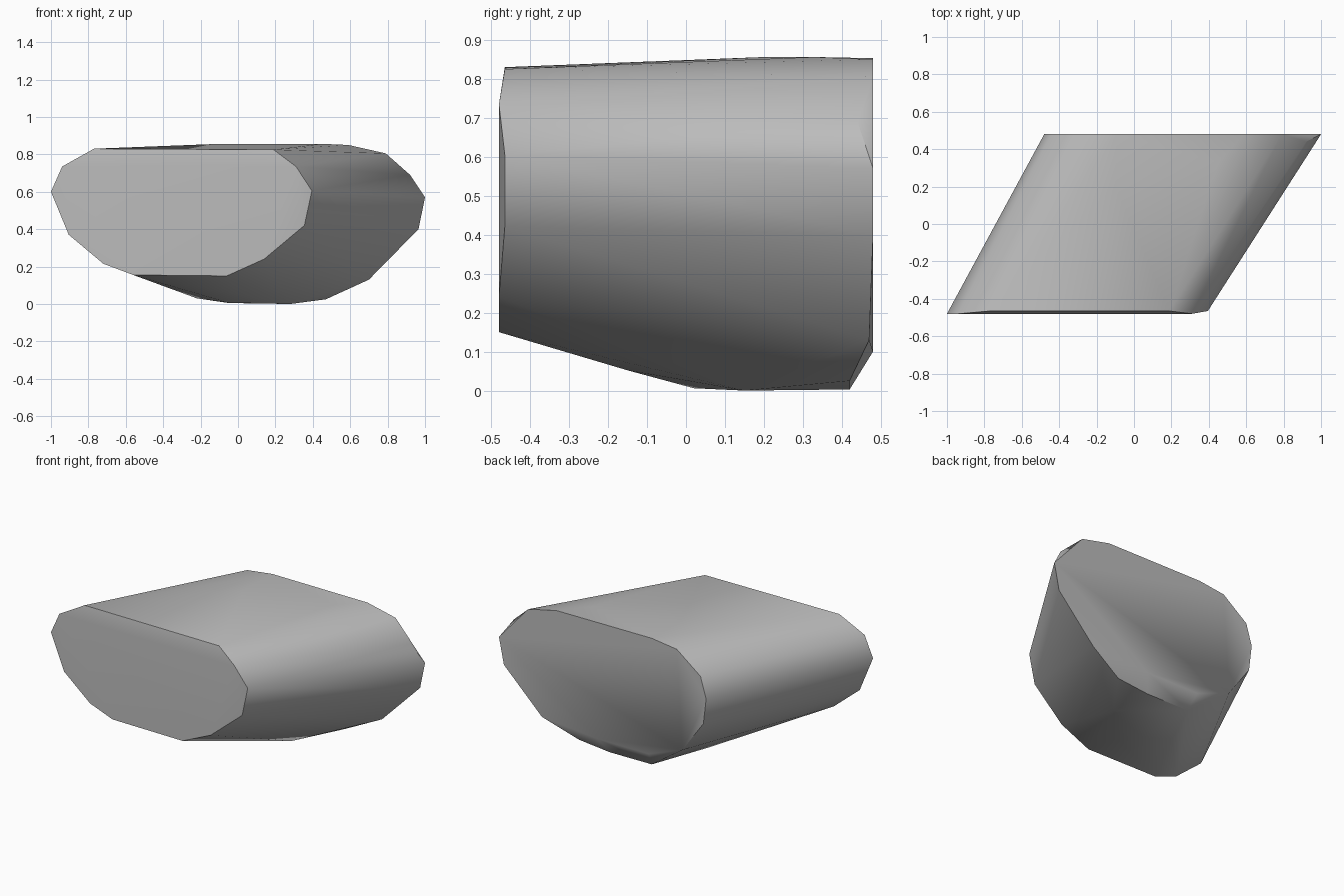
import bpy
import bmesh
import math

cube = bpy.data.objects.get("Cube")
if cube:
    bpy.data.objects.remove(cube)

# Front end outline, (x, z), with the rim rolled slightly back at the top and right
front_flat = [(-1.0, .60), (-.94, .735), (.31, .735), (-.06, .15),
              (-.56, .155), (-.72, .215), (-.905, .37), (.14, .24)]
front_rolled = [(-.77, .83), (.19, .825), (.395, .605), (.355, .42)]

# Back end outline, (x, z)
back_flat = [(1.0, .57), (.79, .805), (.59, .85), (-.09, .853), (-.27, .83),
             (-.44, .70), (-.48, .565), (-.46, .40), (-.31, .19),
             (-.07, .10), (.30, .10), (.965, .40)]

# Chipped corners of the back and the flattened underside, (x, y, z)
chips = [(.92, .44, .69), (.70, .47, .13), (.47, .42, .025)]
underside = [(.25, .42, .003), (-.05, .42, .005), (.28, .15, 0),
             (-.05, .02, .006), (-.22, .08, .03), (0, -.15, .052)]
crown = [(.45, .33, .856), (-.10, .20, .856)]

points = [(x, -.48, z) for x, z in front_flat]
points += [(x, -.465, z) for x, z in front_rolled]
points += [(x, .48, z) for x, z in back_flat]
points += chips + underside + crown

# Slanted block: the convex skin around the two ends
bm = bmesh.new()
for p in points:
    bm.verts.new(p)
hull = bmesh.ops.convex_hull(bm, input=bm.verts)
loose = [v for v in bm.verts if not v.link_faces]
bmesh.ops.delete(bm, geom=loose, context='VERTS')
bmesh.ops.dissolve_limit(bm, angle_limit=math.radians(1),
                         verts=bm.verts, edges=bm.edges)
bmesh.ops.recalc_face_normals(bm, faces=bm.faces)

mesh = bpy.data.meshes.new("slanted_block")
bm.to_mesh(mesh)
bm.free()
block = bpy.data.objects.new("slanted_block", mesh)
bpy.context.collection.objects.link(block)

# Plain grey surface
grey = bpy.data.materials.new("plain_grey")
grey.use_nodes = True
colour = (.5, .5, .5, 1)
grey.diffuse_color = colour
grey.node_tree.nodes["Principled BSDF"].inputs["Base Color"].default_value = colour
mesh.materials.append(grey)

# Soft sides with crisp end rims
bpy.ops.object.select_all(action='DESELECT')
block.select_set(True)
bpy.context.view_layer.objects.active = block
bpy.ops.object.shade_smooth_by_angle(angle=math.radians(48))
